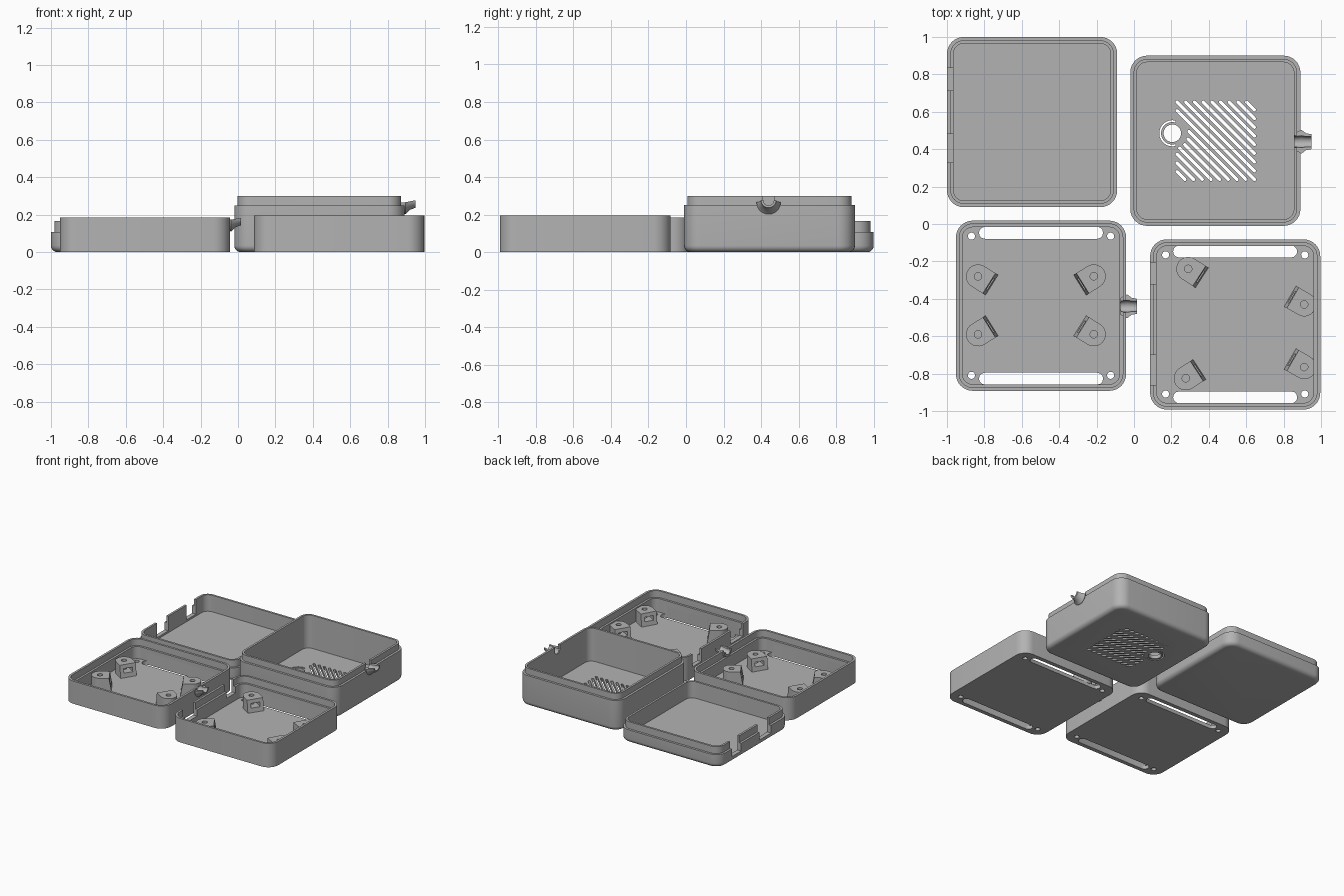
import bpy, bmesh, math
from mathutils import Matrix, Vector

if "Cube" in bpy.data.objects:
    bpy.data.objects.remove(bpy.data.objects["Cube"])

grey = bpy.data.materials.new("plain grey")
grey.diffuse_color = (0.45, 0.45, 0.45, 1)
grey.use_nodes = True
grey.node_tree.nodes["Principled BSDF"].inputs["Base Color"].default_value = grey.diffuse_color


def add_object(name, bm, smooth=True):
    bmesh.ops.recalc_face_normals(bm, faces=bm.faces[:])
    mesh = bpy.data.meshes.new(name)
    bm.to_mesh(mesh)
    bm.free()
    ob = bpy.data.objects.new(name, mesh)
    bpy.context.collection.objects.link(ob)
    mesh.materials.append(grey)
    if smooth:
        bpy.ops.object.select_all(action='DESELECT')
        ob.select_set(True)
        bpy.context.view_layer.objects.active = ob
        bpy.ops.object.shade_smooth_by_angle(angle=math.radians(35))
    return ob


def loft(bm, rings):
    """Join equal-length rings of points and cap both ends."""
    loops = [[bm.verts.new(p) for p in r] for r in rings]
    n = len(loops[0])
    for a, b in zip(loops, loops[1:]):
        for i in range(n):
            j = (i + 1) % n
            bm.faces.new((a[i], a[j], b[j], b[i]))
    bm.faces.new(loops[0][::-1])
    bm.faces.new(loops[-1])


def rounded(cx, cy, half, radius, z, steps=8):
    pts = []
    for q, (sx, sy) in enumerate([(1, 1), (-1, 1), (-1, -1), (1, -1)]):
        for k in range(steps + 1):
            a = (q + k / steps) * math.pi / 2
            pts.append((cx + sx * (half - radius) + radius * math.cos(a),
                        cy + sy * (half - radius) + radius * math.sin(a), z))
    return pts


def extrude(bm, outline, z0, z1):
    loft(bm, [[(x, y, z) for x, y in outline] for z in (z0, z1)])


def block(bm, x0, x1, y0, y1, z0, z1):
    extrude(bm, [(x0, y0), (x1, y0), (x1, y1), (x0, y1)], z0, z1)


def arc(cx, cy, r, a0, a1, n):
    return [(cx + r * math.cos(math.radians(a0 + (a1 - a0) * i / n)),
             cy + r * math.sin(math.radians(a0 + (a1 - a0) * i / n))) for i in range(n + 1)]


def disc(bm, x, y, r, z0=-0.1, z1=0.5, n=24):
    extrude(bm, arc(x, y, r, 0, 360, n)[:-1], z0, z1)


def capsule(bm, p, q, r, z0=-0.1, z1=0.1):
    a = math.degrees(math.atan2(q[1] - p[1], q[0] - p[0]))
    extrude(bm, arc(*q, r, a - 90, a + 90, 6) + arc(*p, r, a + 90, a + 270, 6), z0, z1)


def cut(ob, bm):
    """Subtract the cutter and bake the result."""
    cutter = add_object("cutter", bm, False)
    cutter.hide_render = True
    mod = ob.modifiers.new("cut", 'BOOLEAN')
    mod.operation, mod.solver, mod.object, mod.use_self = 'DIFFERENCE', 'EXACT', cutter, True
    bpy.ops.object.select_all(action='DESELECT')
    ob.select_set(True)
    bpy.context.view_layer.objects.active = ob
    bpy.ops.object.modifier_apply(modifier=mod.name)
    bpy.data.objects.remove(cutter)
    bpy.ops.object.shade_smooth_by_angle(angle=math.radians(35))


HALF, RAD, WALL, STEP, FLOOR = 0.455, 0.09, 0.035, 0.018, 0.03


def shell(name, cx, cy, profile):
    bm = bmesh.new()
    loft(bm, [rounded(cx, cy, HALF - i, RAD - i, z) for i, z in profile])
    return add_object(name, bm)


def lip_profile(ledge, top, r=0.035):
    """Filleted bottom, raised inner lip."""
    fillet = [(r - r * math.sin(t), r - r * math.cos(t))
              for t in [math.pi / 2 * k / 6 for k in range(7)]]
    return fillet + [(0, ledge), (STEP, ledge), (STEP, top), (WALL, top), (WALL, FLOOR)]


def tray_profile(top):
    """Square bottom, recessed inner ledge."""
    return [(0, 0), (0, top), (STEP, top), (STEP, top - 0.055), (WALL, top - 0.055), (WALL, FLOOR)]


def cable_guide(name, wall_x, y, z):
    """Tapered half pipe on the outside of a wall."""
    bm = bmesh.new()
    rings = []
    for dx, r, inner in ((-0.03, 0.045, 0.028), (0.005, 0.064, 0.032),
                         (0.03, 0.045, 0.028), (0.058, 0.04, 0.028)):
        lift = max(0, dx) * 0.2
        outline = arc(y, z + lift, r, 180, 360, 14) + arc(y, z + lift, inner, 360, 180, 14)
        rings.append([(wall_x + dx, a, b) for a, b in outline])
    loft(bm, rings)
    return add_object(name, bm)


def guide_opening(bm, wall_x, y, z):
    """Round-bottomed opening through the wall."""
    outline = arc(y, z, 0.032, 180, 360, 12) + [(y + 0.032, 0.5), (y - 0.032, 0.5)]
    loft(bm, [[(x, a, b) for a, b in outline] for x in (wall_x - 0.08, wall_x + 0.02)])


def floor_cuts(bm, cx, cy):
    """Long slots and screw holes in a mounting tray."""
    for s in (-1, 1):
        y = cy + s * 0.39
        capsule(bm, (cx - 0.3, y), (cx + 0.3, y), 0.032)
        for t in (-1, 1):
            disc(bm, cx + t * 0.372, cy + s * 0.372, 0.019)


def post(name, x, y, angle, top):
    """Rounded screw post with a sloped flat face and a nut pocket."""
    bm = bmesh.new()
    rings = []
    for z, front in ((FLOOR - 0.005, 0.088), (top, 0.07)):
        rings.append([(a, b, z) for a, b in
                      arc(0, 0, 0.064, 90, 270, 14) + [(front, -0.064), (front, 0.064)]])
    loft(bm, rings)
    ob = add_object(name, bm)
    bm = bmesh.new()
    disc(bm, 0, 0, 0.02, 0.04, 0.4, 16)
    block(bm, -0.035, 0.15, -0.036, 0.036, 0.065, 0.1)
    cut(ob, bm)
    ob.data.transform(Matrix.Translation(Vector((x, y, 0))) @ Matrix.Rotation(math.radians(angle), 4, 'Z'))


# Shallow lid with two gaps forming a side tab
lid = shell("shallow_lid", -0.545, 0.545, lip_profile(0.108, 0.165))
bm = bmesh.new()
for y0, y1 in ((0.33, 0.48), (0.715, 0.835)):
    block(bm, -1.05, -0.955, y0, y1, 0.045, 0.4)
cut(lid, bm)

# Deep lid with grille, button and cable opening
deep = shell("deep_lid", 0.435, 0.445, lip_profile(0.25, 0.30))
bm = bmesh.new()
guide_opening(bm, 0.89, 0.44, 0.265)
BX, BY = 0.205, 0.485
disc(bm, BX, BY, 0.047, n=32)
extrude(bm, arc(BX, BY, 0.070, 75, 285, 24) + arc(BX, BY, 0.060, 285, 75, 24), -0.1, 0.1)
gx, gy, gw = 0.437, 0.445, 0.207
for k in range(-8, 9):
    c = k * 0.0465
    # diagonal slot u -> (u, c - u), clipped to the square
    lo, hi = max(-gw, c - gw), min(gw, c + gw)
    spans, start, n = [], None, 160
    for i in range(n + 1):
        u = lo + (hi - lo) * i / n
        free = math.hypot(gx + u - BX, gy + c - u - BY) > 0.088
        if free and start is None:
            start = u
        if start is not None and (not free or i == n):
            spans.append((start, u))
            start = None
    for a, b in spans:
        if b - a > 0.012:
            capsule(bm, (gx + a, gy + c - a), (gx + b, gy + c - b), 0.0085)
cut(deep, bm)
cable_guide("deep_lid_cable_guide", 0.89, 0.44, 0.265)

# Left mounting tray
tray_l = shell("left_tray", -0.497, -0.437, tray_profile(0.185))
bm = bmesh.new()
floor_cuts(bm, -0.497, -0.437)
guide_opening(bm, -0.042, -0.44, 0.172)
cut(tray_l, bm)
cable_guide("left_tray_cable_guide", -0.042, -0.44, 0.172)
for i, (x, y, a) in enumerate([(-0.834, -0.28, -32), (-0.834, -0.59, 32),
                               (-0.215, -0.28, 212), (-0.215, -0.59, 148)]):
    post(f"left_tray_post_{i + 1}", x, y, a, 0.13)

# Right mounting tray with wall gaps
tray_r = shell("right_tray", 0.541, -0.537, tray_profile(0.195))
bm = bmesh.new()
floor_cuts(bm, 0.541, -0.537)
for y0, y1 in ((-0.32, -0.205), (-0.86, -0.70)):
    block(bm, 0.04, 0.13, y0, y1, 0.09, 0.4)
cut(tray_r, bm)
for i, (x, y, a) in enumerate([(0.29, -0.24, -33), (0.277, -0.825, 33),
                               (0.91, -0.43, 150), (0.91, -0.765, 150)]):
    post(f"right_tray_post_{i + 1}", x, y, a, 0.13)
